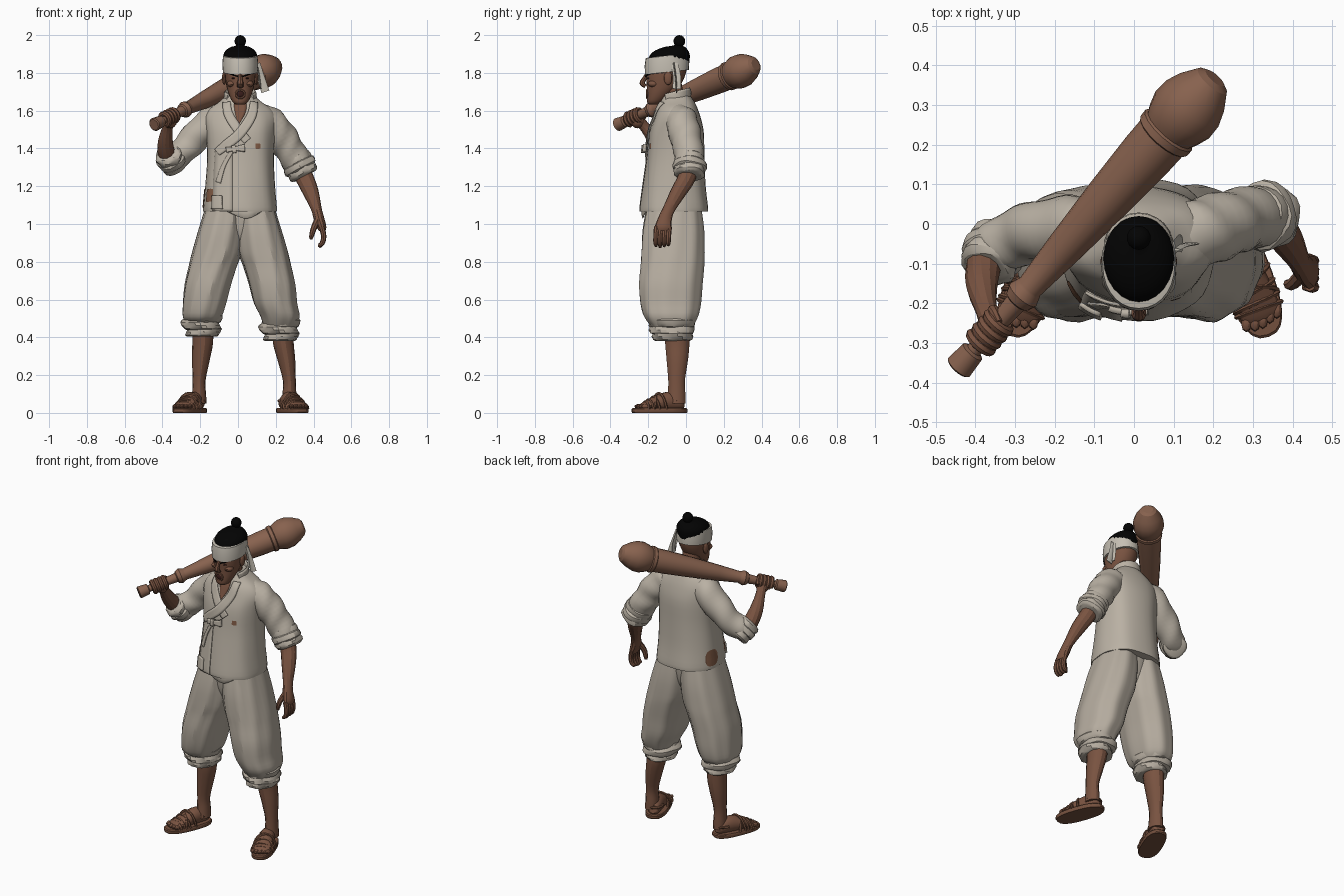
import bpy, bmesh, math
from mathutils import Vector as V
from mathutils.bvhtree import BVHTree

def material(name, col):
    m = bpy.data.materials.new(name)
    m.diffuse_color = (*col, 1)
    return m

SKIN = material("brown skin", (0.19, 0.086, 0.052))
WOOD = material("club wood", (0.245, 0.122, 0.077))
CLOTH = material("jacket cloth", (0.49, 0.44, 0.37))
PANTS = material("trouser cloth", (0.46, 0.41, 0.345))
BAND = material("pale band", (0.56, 0.52, 0.45))
HAIR = material("black hair", (0.001, 0.001, 0.001))
STRAW = material("sandal straw", (0.175, 0.08, 0.047))
PATCH = material("brown patch", (0.22, 0.105, 0.06))
DARK = material("dark mouth", (0.04, 0.012, 0.01))

def finish(name, bm, mat):
    bmesh.ops.recalc_face_normals(bm, faces=bm.faces)
    me = bpy.data.meshes.new(name)
    bm.to_mesh(me)
    bm.free()
    me.materials.append(mat)
    ob = bpy.data.objects.new(name, me)
    bpy.context.collection.objects.link(ob)
    return ob

def smooth(rows, k):
    # Catmull-Rom resampling of rows of numbers
    if k < 2: return rows
    out = []
    for i in range(len(rows) - 1):
        a, b, c, d = (rows[max(i - 1, 0)], rows[i], rows[i + 1], rows[min(i + 2, len(rows) - 1)])
        for j in range(k):
            t = j / k
            out.append(tuple(0.5 * (2 * q + (r - p) * t + (2 * p - 5 * q + 4 * r - s) * t * t
                       + (3 * q - p - 3 * r + s) * t ** 3) for p, q, r, s in zip(a, b, c, d)))
    return out + [rows[-1]]

def ring(c, a, b, n, p=2, fold=(0, 0, 0), u=0):
    pts = []
    for i in range(n):
        t = 2 * math.pi * i / n
        k = 1 + fold[0] * math.sin(fold[1] * t + fold[2] * u + math.sin(3 * u + t))
        x, y = math.cos(t), math.sin(t)
        pts.append(c + a * (k * math.copysign(abs(x) ** (2 / p), x)) + b * (k * math.copysign(abs(y) ** (2 / p), y)))
    return pts

def skin(name, rings, mat):
    bm = bmesh.new()
    vs = [[bm.verts.new(p) for p in r] for r in rings]
    n = len(vs[0])
    for r, s in zip(vs, vs[1:]):
        for i in range(n):
            bm.faces.new((r[i], r[(i + 1) % n], s[(i + 1) % n], s[i]))
    bm.faces.new(vs[0][::-1])
    bm.faces.new(vs[-1])
    return finish(name, bm, mat)

def loft(name, rows, mat, n=24, p=2, fold=(0, 0, 0), k=3):
    # horizontal sections: (z, cx, cy, rx, ry)
    rows = smooth(rows, k)
    return skin(name, [ring(V((x, y, z)), V((rx, 0, 0)), V((0, ry, 0)), n, p, fold, i / len(rows))
                       for i, (z, x, y, rx, ry) in enumerate(rows)], mat)

def tube(name, pts, mat, n=10, fold=(0, 0, 0), k=3, ref=None):
    # sections across a path: (x, y, z, r) or (x, y, z, r_side, r_up)
    rows = smooth([q if len(q) == 5 else (*q, q[3]) for q in pts], k)
    P = [V(q[:3]) for q in rows]
    d = (P[-1] - P[0]).normalized()
    ref = V(ref) if ref else (V((0, 1, 0)) if abs(d.z) > 0.7 else V((0, 0, 1)))
    rings = []
    for i, q in enumerate(rows):
        t = (P[min(i + 1, len(P) - 1)] - P[max(i - 1, 0)]).normalized()
        a = t.cross(ref).normalized()
        rings.append(ring(P[i], a * q[3], a.cross(t) * q[4], n, 2, fold, i / len(rows)))
    return skin(name, rings, mat)

def ball(name, c, r, mat, n=14):
    bm = bmesh.new()
    bmesh.ops.create_uvsphere(bm, u_segments=n, v_segments=n // 2 + 2, radius=1)
    for v in bm.verts:
        v.co = V((c[0] + v.co.x * r[0], c[1] + v.co.y * r[1], c[2] + v.co.z * r[2]))
    return finish(name, bm, mat)

# trousers, rolled cuffs, shins, feet and sandals
loft("trouser_seat", [(1.1, .01, -.065, .17, .135), (.98, .01, -.068, .13, .125), (.91, .01, -.07, .09, .1),
                      (.85, .01, -.07, .03, .06)], PANTS, 32, 2.1)
for s, side, cx, sx, ax in ((-1, "right", -.19, -.187, -.206), (1, "left", .222, .24, .272)):
    dz = -.012 * s
    loft(side + "_trouser_leg", [(1.1, .01 + s * .078, -.065, .1, .142), (.97, .01 + s * .098, -.068, .12, .162),
         (.85, .01 + s * .122, -.07, .13, .167), (.78, .01 + s * .143, -.072, .126, .167),
         (.68, .01 + s * .17, -.08, .122, .166),
         (.58, .01 + s * .188, -.08, .114, .158), (.51, cx, -.078, .103, .14), (.47 + dz, cx, -.073, .085, .11)],
         PANTS, 44, 2.25, (.024, 9, 3))
    for j, (z, r) in enumerate(((.49, .096), (.455, .1), (.42, .088))):
        tilt = .012 * (-1) ** j
        loft(side + "_trouser_roll", [(z - .028 + dz, cx, -.072, r * .8, r * .95), (z - .02 + dz, cx, -.072, r, r * 1.17),
             (z + .012 + dz, cx + tilt, -.072, r * 1.02, r * 1.18), (z + .034 + dz, cx + tilt, -.072, r * .8, r * .95)],
             PANTS, 24, 2, (.05, 4 + j, 5 + 3 * j), 2)
    loft(side + "_shin", [(.46, sx, -.05, .056, .068), (.37, sx, -.046, .055, .066), (.28, (sx + ax) / 2, -.046, .047, .058),
         (.17, ax, -.05, .034, .045), (.1, ax, -.05, .037, .048), (.05, ax, -.052, .04, .052)], SKIN, 14)
    f = V((s * (.42 if s < 0 else .36), -1, 0)).normalized()
    w = V((-f.y, f.x, 0))
    c = V((-.255 if s < 0 else .288, -.14, 0))
    skin(side + "_sole", [ring(c + V((0, 0, z)), f * .154 * g, w * .064 * g, 24, 2.6)
                          for z, g in ((0, .97), (.006, 1), (.02, 1), (.025, .96))], STRAW)
    def at(u, v, z): return tuple(c + f * u + w * v + V((0, 0, z)))
    tube(side + "_foot", [(*at(u, 0, z), a, h) for u, z, a, h in ((-.132, .05, .018, .02), (-.12, .05, .036, .035),
         (-.06, .06, .044, .052), (0, .055, .048, .044), (.05, .045, .053, .03), (.09, .035, .052, .02),
         (.105, .032, .042, .014))], SKIN, 14)
    for j in range(5):
        ball(side + "_toe", at(.112 - .006 * abs(j - 1.5), -.042 + .021 * j, .034), (.013, .022, .013), SKIN, 8)
    for u, v, h in ((.08, .08, .036), (.055, .07, .047), (.02, .05, .062), (.05, -.01, .064), (-.02, .03, .082)):
        tube(side + "_sandal_strap", [(*at(u + (v - u) * i / 10, .057 * math.cos(math.pi * i / 10),
             .02 + h * math.sin(math.pi * i / 10)), .01, .007) for i in range(11)], STRAW, 6, k=1, ref=tuple(f))
    tube(side + "_heel_strap", [(*at(-.075 - .058 * math.sin(math.pi * i / 8), .045 * math.cos(math.pi * i / 8), .065), .008)
         for i in range(9)], STRAW, 6, k=1)

# jacket body with its hem
jacket = loft("jacket", [(1.065, .01, -.063, .194, .18), (1.09, .01, -.063, .194, .18), (1.2, .01, -.062, .184, .166),
    (1.35, .012, -.055, .176, .152), (1.48, .012, -.05, .183, .144), (1.56, .012, -.045, .19, .123),
    (1.61, .012, -.045, .163, .106), (1.645, .012, -.045, .115, .09), (1.675, .012, -.05, .08, .075),
    (1.69, .012, -.055, .066, .064)], CLOTH, 40, 2.35, (.012, 7, 4))
tree = BVHTree.FromPolygons([v.co for v in jacket.data.vertices], [p.vertices for p in jacket.data.polygons])

def strip(name, pts, mat, lift=.004, thick=.006):
    # cloth band laid on the jacket front: path points (x, z, half width)
    bm, rows, y, src = bmesh.new(), [], 0, smooth(pts, 8)
    for i, q in enumerate(src):
        a, b = src[max(i - 1, 0)], src[min(i + 1, len(src) - 1)]
        nrm = V((a[1] - b[1], b[0] - a[0])).normalized()
        row = []
        for e in (-1, -.5, 0, .5, 1):
            x, z = q[0] + nrm.x * e * q[2], q[1] + nrm.y * e * q[2]
            hit = tree.ray_cast(V((x, -1, z)), V((0, 1, 0)))[0]
            y = hit.y - lift if hit else y
            row.append(bm.verts.new((x, y, z)))
        rows.append(row)
    for r, t in zip(rows, rows[1:]):
        for j in range(4):
            bm.faces.new((r[j], r[j + 1], t[j + 1], t[j]))
    ob = finish(name, bm, mat)
    m = ob.modifiers.new("thickness", 'SOLIDIFY')
    m.thickness, m.offset = thick, 0

def sewn_patch(name, start, w, h, p):
    # plate wrapped on the jacket round the surface point nearest to start
    c, n = tree.find_nearest(V(start))[:2]
    a = V((0, 0, 1)).cross(n).normalized()
    rings = []
    for g in (1, .75, .5, .25, .02):
        rings.append([])
        for q in ring(c, a * w * g, V((0, 0, h * g)), 20, p):
            hit, m = tree.find_nearest(q)[:2]
            out = V((hit.x - .01, hit.y + .06, 0)).normalized()
            rings[-1].append(hit + out * .004)
    skin(name, rings, PATCH)

# collar, front seam, ribbon, patches
strip("inner_collar", [(-.06, 1.645, .02), (-.05, 1.58, .024), (.0, 1.5, .024), (.05, 1.44, .022)], CLOTH, .005)
strip("bare_chest", [(.012, 1.66, .035), (.012, 1.6, .03), (.005, 1.55, .012), (0, 1.53, .003)], SKIN, .002, .003)
strip("outer_collar", [(.085, 1.645, .02), (.07, 1.57, .025), (.01, 1.48, .026), (-.06, 1.42, .025), (-.11, 1.38, .02)],
      CLOTH, .009, .008)
tube("back_collar", [(.012 + .079 * math.cos(a), -.058 + .078 * math.sin(a), 1.672 + .02 * math.sin(a), .009, .03)
     for a in [math.pi * (-.2 + 1.4 * i / 16) for i in range(17)]], CLOTH, 8, k=1)
strip("front_edge", [(-.075, 1.385, .045), (-.08, 1.23, .05), (-.082, 1.068, .052)], CLOTH, .003, .005)
strip("ribbon_loop", [(-.06, 1.392, .014), (-.02, 1.398, .011), (.035, 1.402, .02)], CLOTH, .018, .02)
strip("ribbon_knot", [(-.03, 1.395, .02), (-.01, 1.398, .02)], CLOTH, .024, .02)
strip("ribbon_tail", [(-.03, 1.39, .009), (-.075, 1.31, .01), (-.105, 1.22, .014)], CLOTH, .01)
strip("waist_pouch", [(-.11, 1.15, .025), (-.11, 1.08, .028)], CLOTH, .01, .014)
sewn_patch("front_side_patch", (-.165, -.19, 1.155), .04, .035, 5)
sewn_patch("round_side_patch", (-.22, .0, 1.14), .05, .05, 2.5)
sewn_patch("chest_patch", (.145, -.3, 1.418), .014, .014, 6)
tube("under_flap", [(-.06, -.222, 1.075, .008), (.03, -.228, 1.06, .007, .03), (.08, -.226, 1.065, .007, .025),
     (.13, -.2, 1.075, .007)], CLOTH, 8)

# sleeves and rolled cuffs
tube("left_sleeve", [(.09, -.03, 1.58, .06), (.15, -.025, 1.545, .086), (.22, -.005, 1.475, .084), (.272, .012, 1.395, .079),
     (.322, .02, 1.31, .077)], CLOTH, 22, (.05, 2, 24), 5)
tube("right_sleeve", [(-.06, -.03, 1.58, .06), (-.13, -.018, 1.545, .086), (-.21, -.014, 1.475, .08), (-.28, -.028, 1.4, .074),
     (-.338, -.055, 1.352, .07), (-.365, -.087, 1.347, .062)], CLOTH, 22, (.05, 2, 24), 5)
def cuff(name, c, d, r):
    c, d = V(c), V(d).normalized()
    for j, (o, g) in enumerate(((-.035, .95), (.0, 1.05), (.032, .98))):
        tube(name, [(*(c + d * (o + e)), r * g * h) for e, h in ((-.028, .8), (-.018, 1), (.012, 1.02), (.026, .8))],
             CLOTH, 20, (.05, 3 + j, 4 * j), 2)
cuff("left_cuff", (.328, .02, 1.305), (.45, -.05, -.85), .081)
cuff("right_cuff", (-.355, -.072, 1.343), (-.25, -.55, .5), .072)

# forearms and relaxed hand
tube("left_forearm", [(.3, .02, 1.36, .05), (.35, .005, 1.25, .048), (.385, -.04, 1.17, .042), (.415, -.09, 1.08, .028, .032),
     (.428, -.11, 1.03, .028, .036), (.443, -.12, .985, .025, .044), (.446, -.122, .965, .018, .038)], SKIN, 12)
for j in range(4):
    y = -.155 + .022 * j
    tube("left_finger", [(.443, y, .985, .015), (.454, y - .004, .935, .014), (.446, y - .005, .9, .013),
         (.428, y - .004, .877 + .006 * abs(j - 1), .008)], SKIN, 8)
tube("left_thumb", [(.425, -.125, 1.03, .018), (.402, -.15, .98, .016), (.39, -.152, .94, .013), (.386, -.148, .92, .008)], SKIN, 8)
tube("right_forearm", [(-.365, -.05, 1.32, .045), (-.38, -.11, 1.38, .045), (-.384, -.16, 1.44, .039),
     (-.373, -.215, 1.51, .028), (-.362, -.245, 1.545, .03)], SKIN, 12)

# club: one turned profile along a slanted axis
A, D = V((-.445, -.365, 1.525)), V((.63, .712, .31)).normalized()
tube("club", [(*(A + D * s), r) for s, r in ((0, .03), (.005, .036), (.06, .031), (.065, .02), (.16, .023), (.235, .028),
     (.24, .036), (.262, .044), (.285, .036), (.29, .034), (.42, .046), (.6, .06), (.76, .069), (.82, .07),
     (.825, .077), (.845, .078), (.85, .072), (.865, .079), (.9, .09), (.94, .088), (.98, .073), (1.02, .048),
     (1.03, .03))], WOOD, 16, k=1)

# fist gripping the club
H = A + D * .128
P = D.cross(V((0, 0, 1))).normalized()
Q = P.cross(D)
ball("right_palm", H + V((.005, .018, -.018)), (.038, .038, .04), SKIN)
for j in range(4):
    c = H + D * (-.034 + .023 * j)
    tube("right_finger", [(*(c + (P * math.cos(a) + Q * math.sin(a)) * .031), .0145)
         for a in [-1.5 + i * .42 for i in range(13)]], SKIN, 8, k=1, ref=tuple(D))
tube("right_thumb", [(*(H + Q * -.03 + D * .02), .016), (*(H - P * .03 + D * .05), .015), (*(H + Q * .03 + D * .045), .01)], SKIN, 8)

# neck and head
X = .012
tube("neck", [(X, -.05, 1.6, .064), (X, -.065, 1.68, .054), (X, -.085, 1.77, .056)], SKIN, 16)
loft("head", [(z, X, (f + b) / 2, w, (b - f) / 2) for z, f, b, w in ((1.632, -.193, -.15, .02), (1.645, -.206, -.125, .04),
     (1.685, -.207, -.08, .06), (1.735, -.208, -.03, .074), (1.8, -.212, .0, .082), (1.86, -.2, .005, .082))], SKIN, 24, 2.1)
tube("nose", [(X, -.205, 1.795, .01), (X, -.223, 1.765, .012), (X, -.232, 1.745, .018, .014), (X, -.215, 1.728, .018, .01)], SKIN, 8)
ball("mouth", (X, -.204, 1.688), (.021, .008, .018), DARK)
tube("lips", [(X + .023 * math.cos(a), -.206, 1.688 + .021 * math.sin(a), .006) for a in [i * math.pi / 8 for i in range(17)]],
     SKIN, 6, k=1, ref=(0, 1, 0))
for s in (-1, 1):
    ball("cheek", (X + s * .045, -.172, 1.742), (.026, .03, .018), SKIN)
    ball("eye", (X + s * .033, -.199, 1.772), (.014, .007, .005), DARK, 10)
    tube("eyebrow", [(X + s * .013, -.214, 1.781, .004), (X + s * .035, -.207, 1.789, .005), (X + s * .06, -.185, 1.797, .003)], HAIR, 6)
    ball("ear", (X + s * .085, -.095, 1.772), (.012, .022, .036), SKIN)

# hair, topknot and headband with loose ends
loft("hair", [(1.85, X, -.095, .088, .112), (1.895, X, -.085, .089, .105), (1.92, X, -.075, .075, .085),
     (1.937, X, -.06, .05, .055), (1.945, X, -.045, .02, .022), (1.96, X, -.037, .013, .013)], HAIR, 24)
ball("topknot", (X, -.035, 1.968), (.031, .031, .032), HAIR)
skin("headband", [ring(V((X, -.101, z)), V((w, 0, 0)), V((0, h, .012)), 28, 2.1) for z, w, h in
     ((1.803, .084, .108), (1.804, .092, .116), (1.85, .095, .118), (1.89, .091, .112), (1.892, .084, .103))], BAND)
tube("headband_tail", [(.1, -.065, 1.85, .018, .004), (.12, -.055, 1.78, .02, .004), (.145, -.05, 1.7, .022, .004)], BAND, 8)
tube("headband_tail", [(.1, -.06, 1.85, .004, .018), (.113, -.048, 1.78, .004, .021), (.12, -.05, 1.715, .004, .022)], BAND, 8)

# shade smoothly while keeping sharp folds
for ob in bpy.context.collection.objects:
    ob.select_set(True)
    bpy.context.view_layer.objects.active = ob
bpy.ops.object.shade_smooth_by_angle(angle=math.radians(28))
